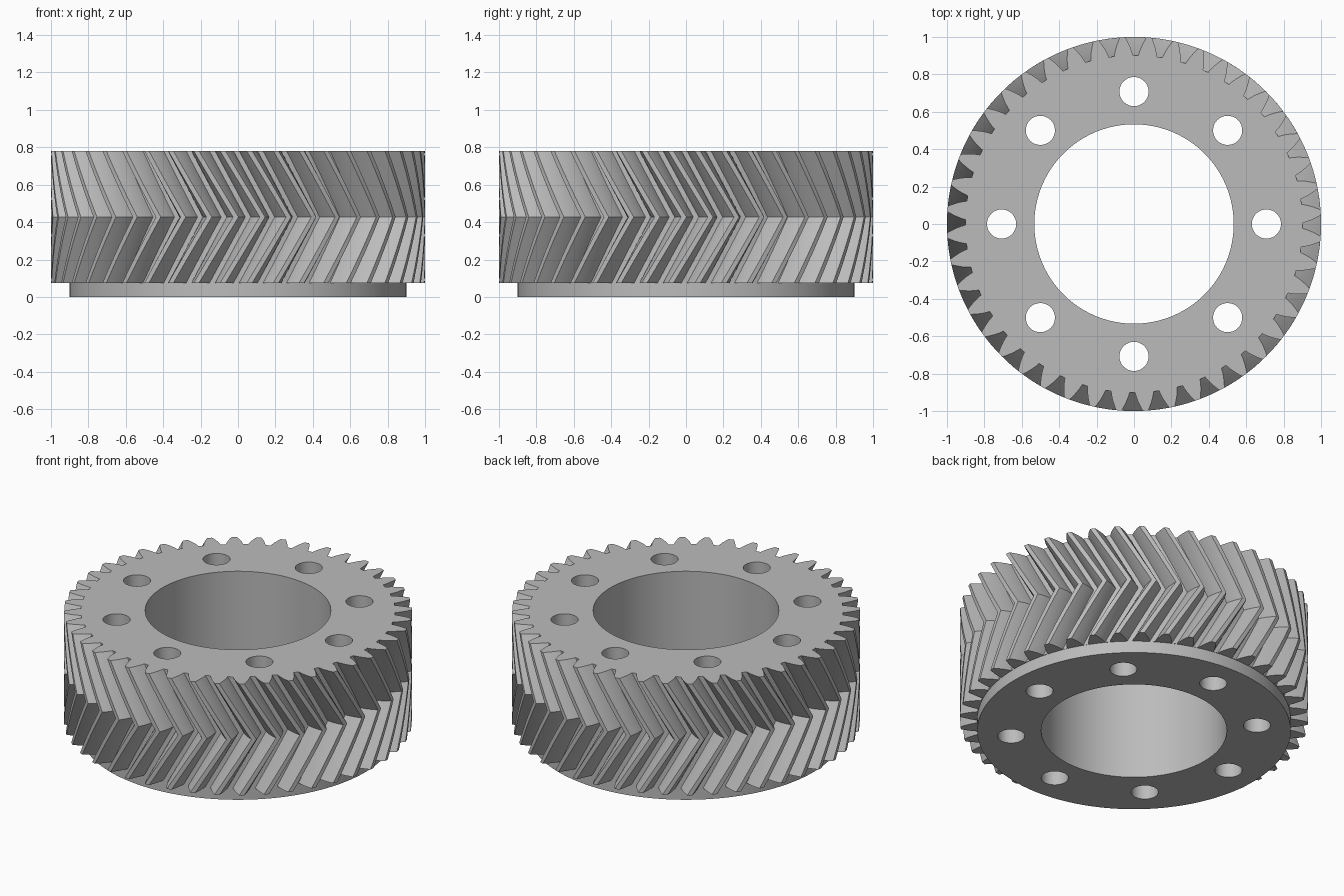
import bpy, bmesh, math
from math import cos, sin, tan, pi, radians, sqrt, acos

if "Cube" in bpy.data.objects:
    bpy.data.objects.remove(bpy.data.objects["Cube"])

TEETH, TIP = 44, 1.0
MODULE = 2 * TIP / (TEETH + 2)
PITCH = MODULE * TEETH / 2
ROOT = PITCH - 1.25 * MODULE
PA = radians(22.8)
BASE = PITCH * cos(PA)
Z_FLANGE, Z_MID, Z_TOP = 0.075, 0.427, 0.78
TWIST = (Z_MID - Z_FLANGE) * tan(radians(30)) / PITCH
OFFSET = -0.01          # angle of a tooth gap on the end faces
STEPS = 6               # layers per half of the herringbone


def half_angle(r):
    # half of the involute tooth thickness at radius r
    inv = lambda a: tan(a) - a
    return pi / (2 * TEETH) + inv(PA) - inv(acos(BASE / r))


def gear_outline():
    radii = [ROOT + (TIP - ROOT) * i / 5 for i in range(6)]
    pts = []
    for t in range(TEETH):
        c = OFFSET + (t + 0.5) * 2 * pi / TEETH
        pts += [(r, c - half_angle(r)) for r in radii]
        pts.append((TIP, c))
        pts += [(r, c + half_angle(r)) for r in reversed(radii)]
    return pts


bm = bmesh.new()


def ring(pts, z, turn=0.0):
    return [bm.verts.new((r * cos(a + turn), r * sin(a + turn), z)) for r, a in pts]


def circle(x, y, r, z, n):
    return [bm.verts.new((x + r * cos(2 * pi * i / n), y + r * sin(2 * pi * i / n), z))
            for i in range(n)]


def bridge(a, b):
    n = len(a)
    for i in range(n):
        j = (i + 1) % n
        bm.faces.new((a[i], a[j], b[j], b[i]))


def cap(loops):
    edges = []
    for lp in loops:
        for i in range(len(lp)):
            pair = (lp[i], lp[(i + 1) % len(lp)])
            edges.append(bm.edges.get(pair) or bm.edges.new(pair))
    bmesh.ops.triangle_fill(bm, edges=edges, use_beauty=True, use_dissolve=False)


# herringbone tooth band
outline = gear_outline()
layers = []
for i in range(2 * STEPS + 1):
    z = (Z_FLANGE + (Z_MID - Z_FLANGE) * i / STEPS if i <= STEPS
         else Z_MID + (Z_TOP - Z_MID) * (i - STEPS) / STEPS)
    layers.append(ring(outline, z, TWIST * (1 - abs(i - STEPS) / STEPS)))
for a, b in zip(layers, layers[1:]):
    bridge(a, b)

# round flange below the teeth
flange_low = circle(0, 0, 0.9, 0, 176)
flange_high = circle(0, 0, 0.9, Z_FLANGE, 176)
bridge(flange_low, flange_high)

# central bore and eight bolt holes
low, high = [], []
holes = [(0, 0, 0.533, 96)]
holes += [(0.708 * cos(k * pi / 4), 0.708 * sin(k * pi / 4), 0.078, 32) for k in range(8)]
for x, y, r, n in holes:
    a, b = circle(x, y, r, 0, n), circle(x, y, r, Z_TOP, n)
    bridge(b, a)
    low.append(a)
    high.append(b)

# end faces and the ledge under the teeth
cap([flange_low] + low)
cap([layers[-1]] + high)
cap([flange_high, layers[0]])
bmesh.ops.recalc_face_normals(bm, faces=bm.faces[:])

mesh = bpy.data.meshes.new("herringbone_gear")
bm.to_mesh(mesh)
bm.free()
gear = bpy.data.objects.new("herringbone_gear", mesh)
bpy.context.collection.objects.link(gear)
mat = bpy.data.materials.new("steel_grey")
mat.diffuse_color = (0.5, 0.5, 0.5, 1)
mat.use_nodes = True
mat.node_tree.nodes["Principled BSDF"].inputs["Base Color"].default_value = mat.diffuse_color
mesh.materials.append(mat)

bpy.context.view_layer.objects.active = gear
gear.select_set(True)
bpy.ops.object.shade_smooth_by_angle(angle=radians(25))
